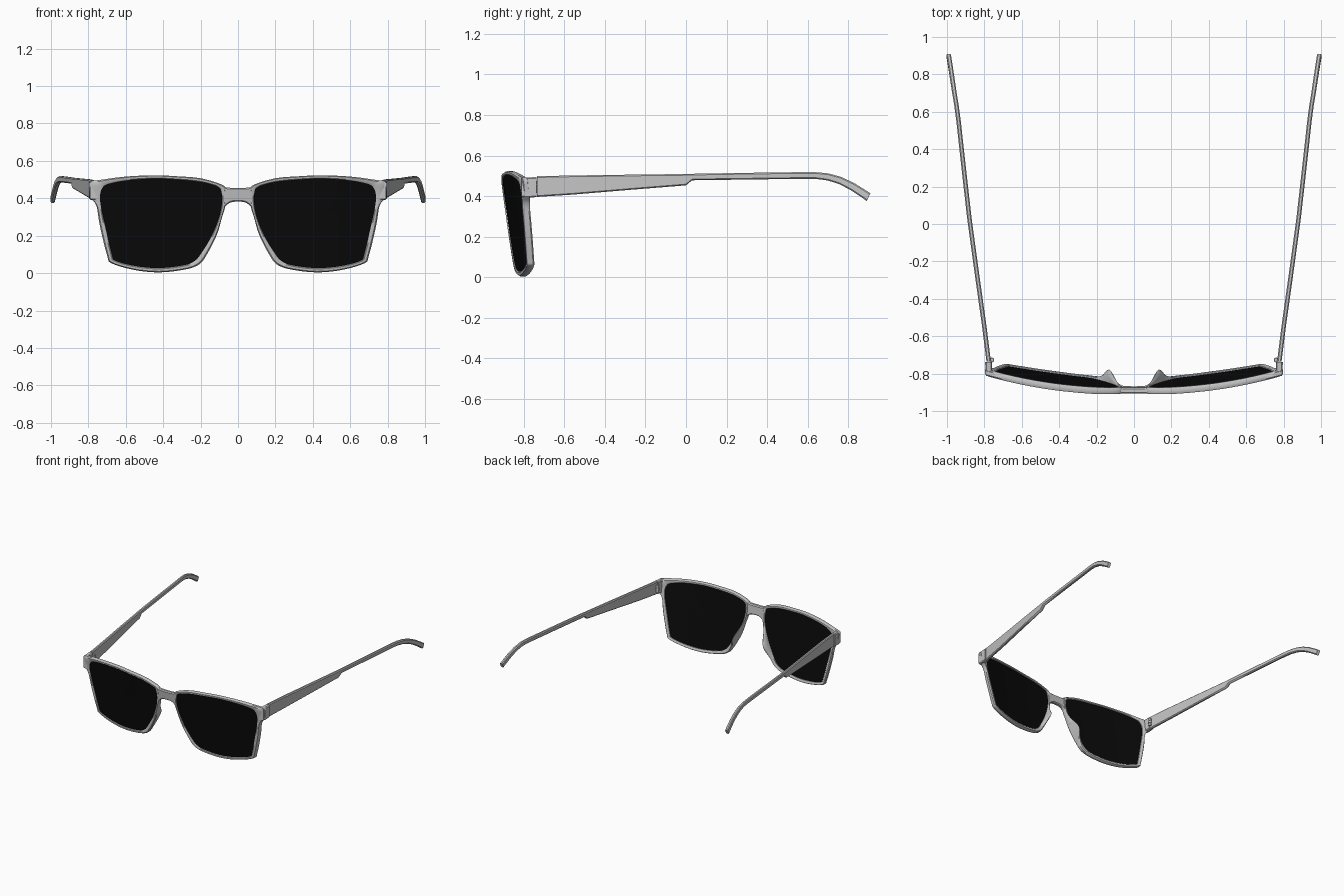
import bpy, bmesh, math
from mathutils import Vector

if "Cube" in bpy.data.objects:
    bpy.data.objects.remove(bpy.data.objects["Cube"])


def material(name, c):
    m = bpy.data.materials.new(name)
    m.diffuse_color = (c, c, c, 1)
    m.use_nodes = True
    m.node_tree.nodes["Principled BSDF"].inputs["Base Color"].default_value = m.diffuse_color
    return m


GREY = material("frame grey", 0.55)
BLACK = material("lens black", 0.003)


def front_y(x, z):
    """Wrapped and tilted front surface of the glasses."""
    return -0.915 + 0.10 * (x / 0.79) ** 2 + 0.13 * (0.5 - z)


def smooth_loop(pts, steps=5):
    """Closed Catmull-Rom curve through the points."""
    out, n = [], len(pts)
    for i in range(n):
        a, b, c, d = (Vector(pts[(i + k) % n]) for k in (-1, 0, 1, 2))
        for s in range(steps):
            t = s / steps
            out.append(0.5 * (2 * b + (c - a) * t + (2 * a - 5 * b + 4 * c - d) * t * t
                              + (3 * b - a - 3 * c + d) * t ** 3))
    return out


def loft(name, rings, mat, closed=False, mirror=True, angle=40):
    """Skin matching rings of points; cap the ends unless closed."""
    bm = bmesh.new()
    vs = [[bm.verts.new(p) for p in r] for r in rings]
    n, m = len(vs), len(vs[0])
    for i in range(n if closed else n - 1):
        for j in range(m):
            k = (j + 1) % m
            bm.faces.new((vs[i][j], vs[i][k], vs[(i + 1) % n][k], vs[(i + 1) % n][j]))
    if not closed:
        bm.faces.new(vs[0])
        bm.faces.new(vs[-1])
    bmesh.ops.recalc_face_normals(bm, faces=bm.faces)
    me = bpy.data.meshes.new(name)
    bm.to_mesh(me)
    bm.free()
    ob = bpy.data.objects.new(name, me)
    bpy.context.collection.objects.link(ob)
    me.materials.append(mat)
    if mirror:
        ob.modifiers.new("Mirror", "MIRROR").use_mirror_merge = False
    bpy.ops.object.select_all(action="DESELECT")
    ob.select_set(True)
    bpy.context.view_layer.objects.active = ob
    bpy.ops.object.shade_smooth_by_angle(angle=math.radians(angle))
    return ob


def chamfered(w, h, c):
    """Rectangle centred on the origin with cut corners."""
    w, h = w / 2, h / 2
    return [(-w + c, -h), (w - c, -h), (w, -h + c), (w, h - c),
            (w - c, h), (-w + c, h), (-w, h - c), (-w, -h + c)]


# Rim outline: lens edge x, z then outer edge x, z
RIM = [
    (.105, .460, .085, .472), (.20, .487, .20, .507), (.33, .50, .33, .518),
    (.45, .505, .45, .523), (.60, .495, .60, .516), (.70, .475, .74, .498),
    (.728, .45, .793, .487), (.737, .42, .795, .44), (.737, .385, .787, .40),
    (.728, .33, .757, .36), (.71, .25, .738, .25), (.675, .10, .70, .095),
    (.655, .066, .675, .052), (.55, .038, .55, .016), (.42, .027, .42, .004),
    (.29, .042, .29, .018), (.235, .063, .215, .042), (.20, .10, .175, .085),
    (.14, .20, .115, .20), (.10, .30, .085, .30), (.085, .38, .068, .36),
    (.088, .43, .065, .44)]
inner = smooth_loop([p[:2] for p in RIM])
outer = smooth_loop([p[2:] for p in RIM])

# Rims, with the nose pads swelling out of their back edge
THICK = 0.036
SECTION = [(0, .004), (.2, 0), (.75, 0), (1, .008), (1, THICK - .008),
           (.75, THICK), (.2, THICK), (0, THICK - .004)]
rings = []
for a, b in zip(inner, outer):
    ring = []
    for t, d in SECTION:
        p = a.lerp(b, t)
        pad = 0
        if d > THICK / 2 and p.x < 0.25:
            pad = 0.068 * math.exp(-((p.y - 0.2) / 0.075) ** 2) * (0.35 + 0.65 * t)
        ring.append((p.x + pad * 0.25, front_y(p.x, p.y) + d + pad, p.y))
    rings.append(ring)
loft("rim", rings, GREY, closed=True)

# Lenses: concentric rings following the wrapped surface, front then back
centre = Vector((0.42, 0.27))
scales = [0.05, 0.3, 0.55, 0.8, 1.01]
layers = [(s, .006) for s in scales] + [(s, .026) for s in reversed(scales)]
rings = []
for s, d in layers:
    pts = [centre + (p - centre) * s for p in inner]
    rings.append([(p.x, front_y(p.x, p.y) + d, p.y) for p in pts])
loft("lens", rings, BLACK)

# Bridge
rings = []
for i in range(-8, 9):
    x = 0.078 * i / 8
    u = abs(i / 8)
    top, bottom = 0.456 + 0.010 * u ** 6, 0.382 - 0.038 * u ** 3
    mid = (top + bottom) / 2
    rings.append([(x, front_y(x, mid + h) + 0.017 + w, mid + h)
                  for w, h in chamfered(0.032, top - bottom, 0.007)])
loft("bridge", rings, GREY, mirror=False)


def arm(name, stations, width, cut):
    """Bar running back along y; stations are x, y, bottom z, top z."""
    rings = []
    for x, y, lo, hi in stations:
        # shear the sections where the bar bends down
        lean = 0.5 * max(0, y - 0.66) / 0.25
        rings.append([(x + w, y + h * lean, (lo + hi) / 2 + h)
                      for w, h in chamfered(width, hi - lo, cut)])
    return loft(name, rings, GREY)


# Corner end pieces joining the rims to the temples
arm("end_piece", [(.773, -.812, .395, .490), (.776, -.78, .392, .492),
                  (.778, -.738, .395, .494)], 0.036, 0.006)

# Temples: tapered front half, step underneath, slim rear half, dropped tip
arm("temple", [
    (.777, -.735, .396, .498), (.800, -.55, .408, .502), (.842, -.25, .433, .506),
    (.876, .00, .453, .509), (.880, .03, .478, .510), (.905, .25, .481, .514),
    (.938, .55, .485, .518), (.950, .64, .485, .518), (.960, .70, .477, .512),
    (.969, .76, .459, .495), (.978, .82, .428, .466), (.986, .87, .396, .434),
    (.991, .90, .376, .414)], 0.024, 0.006)

# Hinge knuckles on the inside of the joints
for i, z in enumerate((.425, .445, .465)):
    r = 0.013 if i == 1 else 0.011
    rings = [[(.760 + r * math.cos(a * math.pi / 6), -.727 + r * math.sin(a * math.pi / 6), h)
              for a in range(12)] for h in (z - .009, z + .009)]
    loft("hinge_knuckle", rings, GREY)
